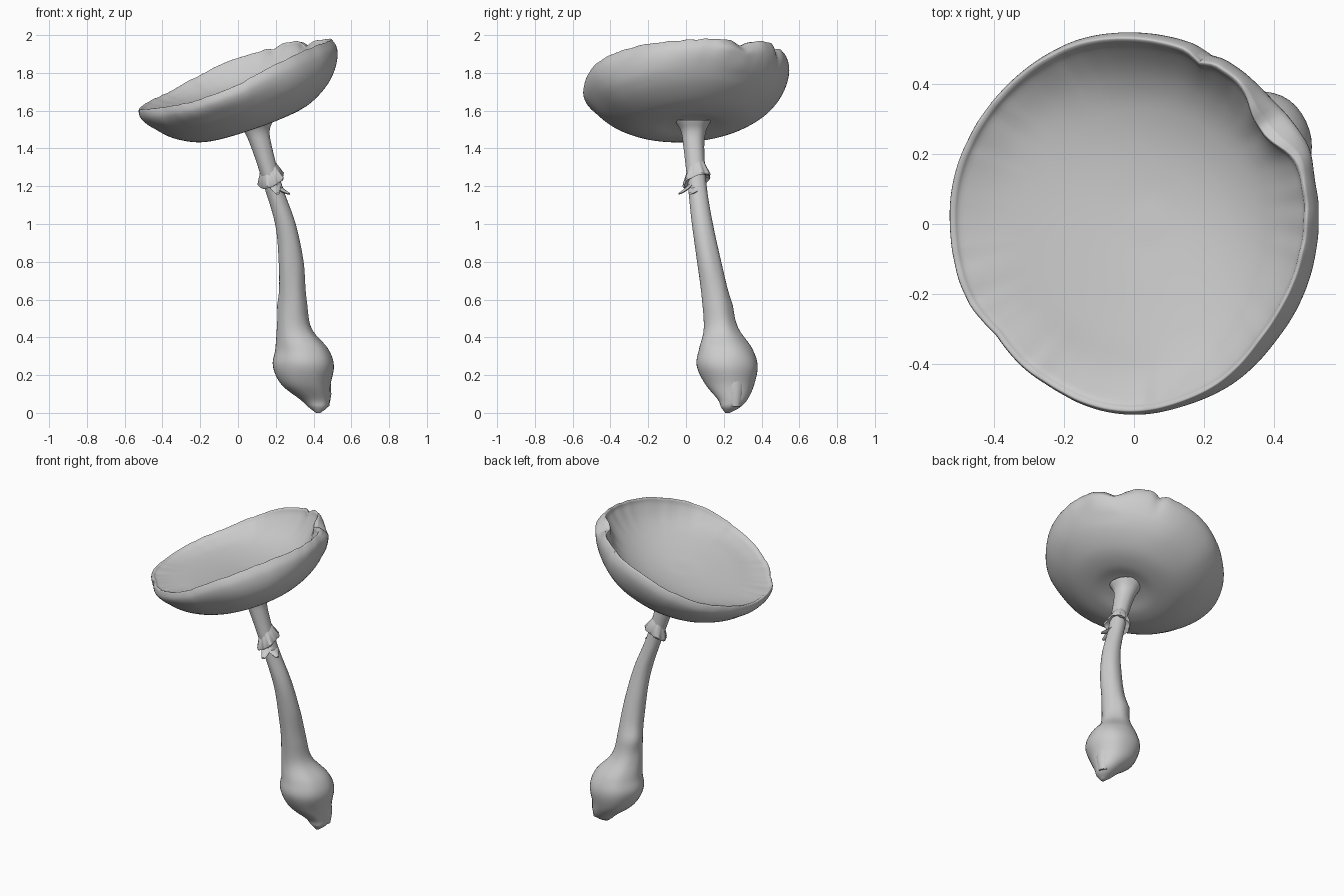
import bpy, bmesh, math
from mathutils import Vector, noise

if "Cube" in bpy.data.objects:
    bpy.data.objects.remove(bpy.data.objects["Cube"])


def spline(pts, steps):
    """Catmull-Rom resampling of a list of tuples."""
    v = [Vector(p) for p in pts]
    v = [2 * v[0] - v[1]] + v + [2 * v[-1] - v[-2]]
    out = []
    for i in range(1, len(v) - 2):
        a, b, c, d = v[i - 1:i + 3]
        for s in range(steps):
            t = s / steps
            out.append(0.5 * (2 * b + (c - a) * t + (2 * a - 5 * b + 4 * c - d) * t * t
                              + (3 * b - a - 3 * c + d) * t ** 3))
    return out + [v[-2]]


def loft(name, rings, caps=True, closed=False):
    """Skin a list of equally sized point rings."""
    bm = bmesh.new()
    rows = [[bm.verts.new(p) for p in r] for r in rings]
    n = len(rows[0])
    pairs = list(zip(rows, rows[1:])) + ([(rows[-1], rows[0])] if closed else [])
    for a, b in pairs:
        for i in range(n):
            j = (i + 1) % n
            bm.faces.new((a[i], a[j], b[j], b[i]))
    if caps:
        bm.faces.new(rows[0])
        bm.faces.new(rows[-1])
    bmesh.ops.recalc_face_normals(bm, faces=bm.faces)
    me = bpy.data.meshes.new(name)
    bm.to_mesh(me)
    bm.free()
    ob = bpy.data.objects.new(name, me)
    bpy.context.collection.objects.link(ob)
    bpy.context.view_layer.objects.active = ob
    ob.select_set(True)
    bpy.ops.object.shade_smooth_by_angle(angle=math.radians(50))
    ob.select_set(False)
    return ob


def bump(x, centre, width):
    return max(0.0, 1 - abs(x - centre) / width)


def swell(deg, centre, width):
    """Smooth bump around an angle in degrees."""
    d = (deg - centre + 180) % 360 - 180
    return 0.5 + 0.5 * math.cos(math.pi * d / width) if abs(d) < width else 0.0


# Cap: tilted bowl, profile runs outer centre -> rim -> inner centre
normal = Vector((-0.35, -0.08, 1)).normalized()
ex = Vector((1, 0, 0))
ex = (ex - normal * ex.dot(normal)).normalized()
ey = normal.cross(ex)
centre = Vector((0.0, 0.0, 1.785))
profile = spline([(0.004, -0.262), (0.10, -0.268), (0.20, -0.280), (0.32, -0.260),
                  (0.44, -0.193), (0.52, -0.105), (0.548, -0.045), (0.540, 0.0),
                  (0.527, 0.002), (0.505, -0.02), (0.41, -0.065), (0.26, -0.10),
                  (0.10, -0.118), (0.004, -0.12)], 5)
SIDES = 180
rings = []
for k, (r, h) in enumerate(profile):
    outer = k <= 35
    ring = []
    for i in range(SIDES):
        a = 2 * math.pi * i / SIDES
        deg = math.degrees(a)
        d = Vector((math.cos(a), math.sin(a), 0))
        edge = max(0.0, (r - 0.35) / 0.19)
        top = max(0.0, min(1.0, (h + 0.13) / 0.12)) * min(1, edge)
        # gentle lumps, then a finely chipped rim
        rr = r * (1 + 0.012 * edge * noise.noise(d * 2.2))
        hh = h + 0.010 * edge * noise.noise(d * 2.5 + Vector((5, 0, 0)))
        hh += top * 0.005 * noise.noise(d * 11)
        # front right rolls inward and stands higher, back rises, front left sags
        rr -= top * 0.03 * swell(deg, -35, 60)
        hh += top * (0.035 * swell(deg, -40, 60) + 0.045 * swell(deg, 75, 85)
                     - 0.02 * swell(deg, -115, 45))
        # left lip stretches outward with a ragged edge
        rr += top * 0.018 * swell(deg, 185, 60)
        rr -= top * 0.012 * bump(deg, 218, 12)
        # fold at the back right: wall bulges out, rim is pushed in
        if outer:
            rr += 0.04 * swell(deg, 33, 20) * bump(h, -0.05, 0.10)
        else:
            # floor lies flatter than the rim: deeper to the right and back
            hh -= 0.035 * math.cos(a - 0.6) * math.sin(math.pi * min(1, r / 0.53))
        rr -= top * (0.055 * swell(deg, 36, 17) + 0.02 * bump(deg, 66, 5))
        hh -= top * (0.02 * swell(deg, 37, 7) + 0.015 * bump(deg, 66, 5))
        ring.append(centre + ex * rr * d.x + ey * rr * d.y + normal * hh)
    rings.append(ring)
loft("cap", rings)

# Stem and bulb: x, y, z, radius
stem_path = [(0.425, 0.22, 0.0, 0.012), (0.425, 0.235, 0.03, 0.05),
             (0.41, 0.245, 0.07, 0.078), (0.362, 0.23, 0.15, 0.130),
             (0.347, 0.22, 0.25, 0.162), (0.337, 0.21, 0.34, 0.140),
             (0.298, 0.185, 0.45, 0.090), (0.29, 0.16, 0.6, 0.074),
             (0.28, 0.122, 0.8, 0.065), (0.25, 0.087, 1.0, 0.055),
             (0.187, 0.06, 1.2, 0.049), (0.127, 0.043, 1.4, 0.055),
             (0.10, 0.04, 1.49, 0.068), (0.088, 0.035, 1.55, 0.10)]
rings = []
for x, y, z, r in spline(stem_path, 6):
    ring = []
    for i in range(40):
        a = 2 * math.pi * i / 40
        d = Vector((math.cos(a), math.sin(a), 0))
        lump = 1 + 0.05 * noise.noise(d * 1.5 + Vector((0, 0, z * 5)))
        # veil remnants just above the bulb
        lump += 0.18 * bump(z, 0.57, 0.08) * max(0, math.cos(a - 2.4)) ** 2
        ring.append(Vector((x, y, max(0, z))) + d * r * lump)
    rings.append(ring)
loft("stem_and_bulb", rings)

# Root stub broken off square beside the point
root = [[Vector((x + r * math.cos(k * math.pi / 8), y + r * math.sin(k * math.pi / 8), z))
         for k in range(16)]
        for x, y, z, r in [(0.455, 0.26, 0.035, 0.028), (0.452, 0.26, 0.10, 0.042),
                           (0.42, 0.25, 0.17, 0.07)]]
loft("root_stub", root)

# Ragged ring around the upper stem, higher on the right and back
skirt = []
for out, dz in [(0.040, 0.085), (0.054, 0.045), (0.072, 0.0), (0.068, -0.01), (0.040, 0.005)]:
    row = []
    for i in range(64):
        a = 2 * math.pi * i / 64
        d = Vector((math.cos(a), math.sin(a), 0))
        rag = 1 + 0.5 * noise.noise(d * 2.5 + Vector((2, 1, 0)))
        z = 1.235 + 0.03 * d.x + 0.025 * d.y + dz
        f = (z - 1.2) / 0.2
        c = Vector((0.187 - 0.06 * f, 0.06 - 0.017 * f, z))
        row.append(c + d * (0.040 + (out - 0.040) * 1.15 * rag))
    skirt.append(row)
loft("ring", skirt, caps=False, closed=True)

# Hanging shreds of the ring: angle, height, drop, reach
for ang, z0, drop, reach in [(-75, 1.21, 0.05, 0.065), (-25, 1.19, 0.03, 0.055),
                             (20, 1.30, 0.03, 0.05), (75, 1.28, 0.02, 0.04)]:
    a = math.radians(ang)
    d, s = Vector((math.cos(a), math.sin(a), 0)), Vector((-math.sin(a), math.cos(a), 0))
    base = Vector((0.187 - 0.3 * (z0 - 1.2), 0.06 - 0.08 * (z0 - 1.2), z0))
    rows = []
    for t in (0, 0.35, 0.7, 1):
        c = base + d * (0.035 + reach * t) + Vector((0, 0, -drop * t ** 0.7))
        w, th = 0.035 * (1 - 0.7 * t), 0.014 * (1 - 0.6 * t)
        rows.append([c + s * w * math.cos(k * math.pi / 4)
                     + Vector((0, 0, th * math.sin(k * math.pi / 4))) for k in range(8)])
    loft("ring_shred", rows)
